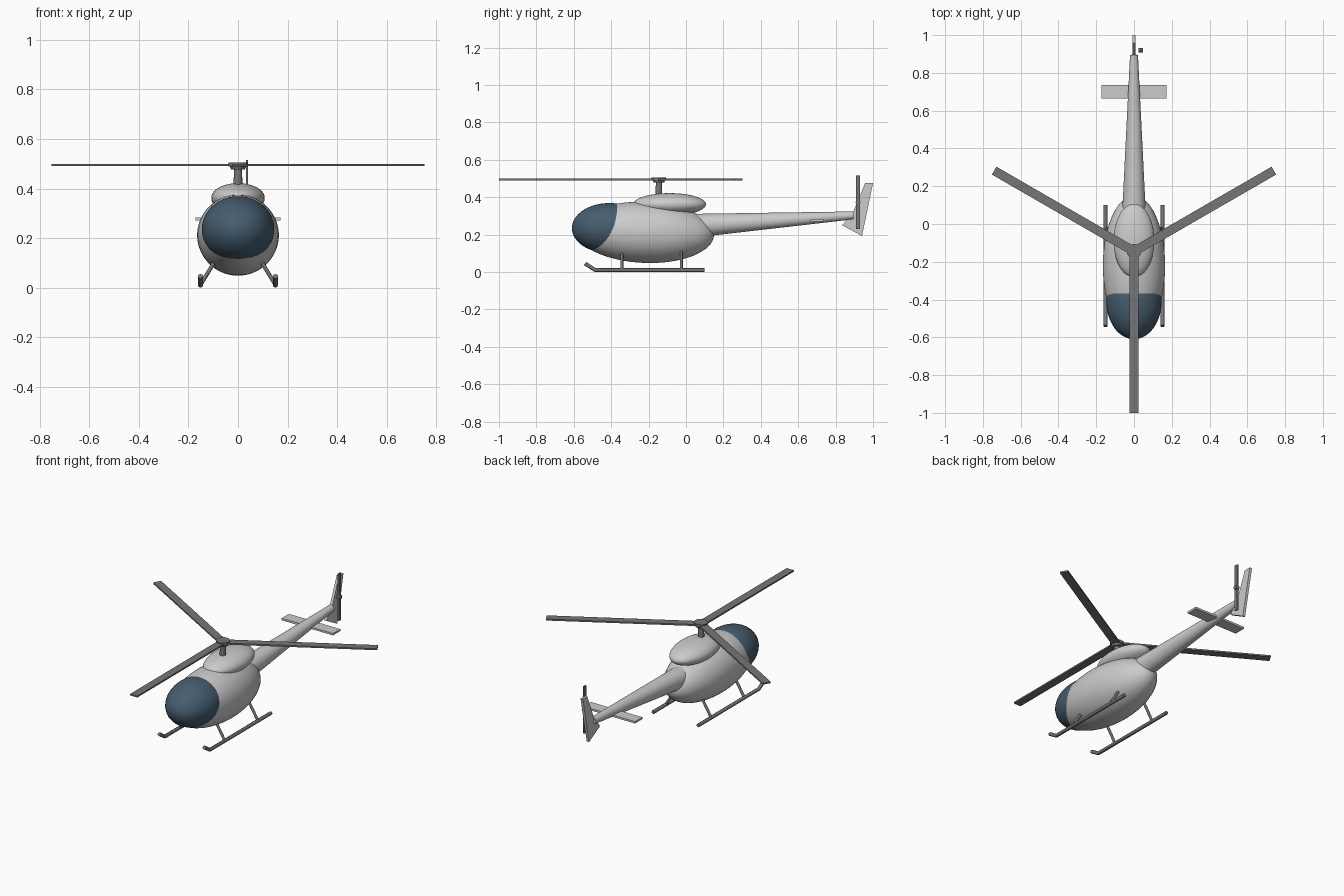
import bpy, bmesh, math
from mathutils import Vector, Matrix

if "Cube" in bpy.data.objects:
    bpy.data.objects.remove(bpy.data.objects["Cube"])


def material(name, rgb):
    m = bpy.data.materials.new(name)
    m.diffuse_color = (*rgb, 1)
    m.use_nodes = True
    m.node_tree.nodes["Principled BSDF"].inputs["Base Color"].default_value = m.diffuse_color
    return m


GLASS = material("canopy_glass", (0.06, 0.11, 0.16))
DARK = material("dark_grey", (0.18, 0.18, 0.19))


def finish(name, bm, mat=None, angle=35):
    bmesh.ops.recalc_face_normals(bm, faces=bm.faces)
    me = bpy.data.meshes.new(name)
    bm.to_mesh(me)
    bm.free()
    ob = bpy.data.objects.new(name, me)
    bpy.context.collection.objects.link(ob)
    if mat:
        me.materials.append(mat)
    bpy.ops.object.select_all(action='DESELECT')
    ob.select_set(True)
    bpy.context.view_layer.objects.active = ob
    bpy.ops.object.shade_smooth_by_angle(angle=math.radians(angle))
    return ob


def ellipsoid(name, center, radii, mat=None, tilt=0):
    bm = bmesh.new()
    m = (Matrix.Translation(center) @ Matrix.Rotation(tilt, 4, 'X')
         @ Matrix.Diagonal((*radii, 1)))
    bmesh.ops.create_uvsphere(bm, u_segments=48, v_segments=32, radius=1, matrix=m)
    return finish(name, bm, mat)


def rod(name, a, b, r1, r2, mat=None, sides=24):
    a, b = Vector(a), Vector(b)
    bm = bmesh.new()
    m = Matrix.Translation((a + b) / 2) @ (b - a).to_track_quat('Z', 'Y').to_matrix().to_4x4()
    bmesh.ops.create_cone(bm, cap_ends=True, segments=sides, radius1=r1,
                          radius2=r2, depth=(b - a).length, matrix=m)
    return finish(name, bm, mat)


def box(name, size, matrix, mat=None):
    bm = bmesh.new()
    bmesh.ops.create_cube(bm, size=1, matrix=matrix @ Matrix.Diagonal((*size, 1)))
    return finish(name, bm, mat)


def tube(name, points, r, mat):
    cu = bpy.data.curves.new(name, 'CURVE')
    cu.dimensions = '3D'
    cu.bevel_depth = r
    cu.bevel_resolution = 2
    cu.use_fill_caps = True
    sp = cu.splines.new('POLY')
    sp.points.add(len(points) - 1)
    for p, co in zip(sp.points, points):
        p.co = (*co, 1)
    ob = bpy.data.objects.new(name, cu)
    bpy.context.collection.objects.link(ob)
    cu.materials.append(mat)


# Cabin, canopy and engine fairing
ellipsoid("cabin", (0, -0.22, 0.212), (0.165, 0.37, 0.163), tilt=-0.04)
ellipsoid("canopy", (0, -0.41, 0.235), (0.146, 0.2, 0.134), GLASS)
ellipsoid("engine_fairing", (0, -0.088, 0.362), (0.108, 0.195, 0.06))

# Tail boom and stabiliser
rod("tail_boom", (0, 0.03, 0.247), (0, 0.895, 0.303), 0.064, 0.021, sides=32)
box("stabiliser", (0.345, 0.07, 0.012), Matrix.Translation((0, 0.7, 0.277)))

# Tail fin from a side profile
bm = bmesh.new()
profile = [(0.958, 0.476), (1.0, 0.476), (0.941, 0.193), (0.835, 0.25), (0.893, 0.32)]
face = bm.faces.new([bm.verts.new((-0.008, y, z)) for y, z in profile])
ext = bmesh.ops.extrude_face_region(bm, geom=[face])
bmesh.ops.translate(bm, vec=(0.016, 0, 0),
                    verts=[g for g in ext["geom"] if isinstance(g, bmesh.types.BMVert)])
finish("tail_fin", bm)

# Tail rotor
rod("tail_rotor_hub", (0.024, 0.92, 0.372), (0.047, 0.92, 0.372), 0.013, 0.013, DARK)
box("tail_rotor_blades", (0.008, 0.021, 0.286), Matrix.Translation((0.036, 0.92, 0.372)), DARK)

# Mast, hub and three main blades
MY = -0.145
rod("mast", (0, MY, 0.38), (0, MY, 0.485), 0.019, 0.016, DARK)
rod("rotor_hub_lower", (0, MY, 0.478), (0, MY, 0.492), 0.028, 0.034, DARK)
rod("rotor_hub", (0, MY, 0.489), (0, MY, 0.506), 0.039, 0.039, DARK)
for i in range(3):
    m = (Matrix.Translation((0, MY, 0.495)) @ Matrix.Rotation(math.radians(-90 + 120 * i), 4, 'Z')
         @ Matrix.Translation((0.4375, 0, 0)))
    box(f"main_blade_{i + 1}", (0.835, 0.048, 0.009), m, DARK)

# Skids and struts
for side, s in (("right", 1), ("left", -1)):
    x = 0.151 * s
    tube(f"{side}_skid", [(x, 0.1, 0.0105), (x, -0.485, 0.0105), (x, -0.54, 0.046)], 0.0105, DARK)
    for part, y in (("front", -0.343), ("rear", -0.025)):
        rod(f"{side}_{part}_strut", (0.07 * s, y, 0.145), (x, y, 0.012), 0.008, 0.008, DARK, 12)
